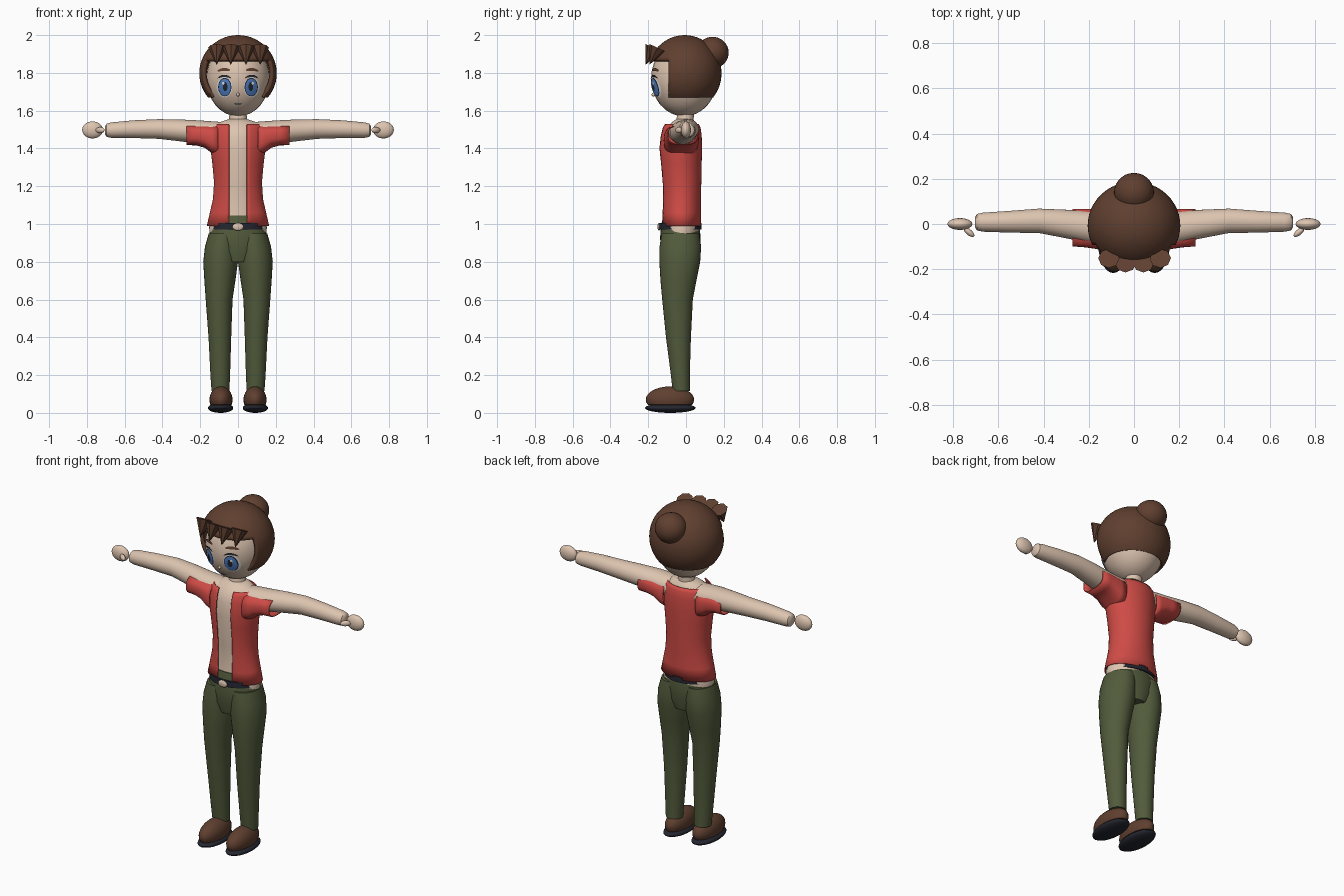
import bpy, bmesh, math
from mathutils import Matrix, Vector

if "Cube" in bpy.data.objects:
    bpy.data.objects.remove(bpy.data.objects["Cube"])


def material(name, rgb):
    m = bpy.data.materials.new(name)
    m.diffuse_color = (*rgb, 1)
    m.use_nodes = True
    m.node_tree.nodes["Principled BSDF"].inputs["Base Color"].default_value = m.diffuse_color
    return m


SKIN = material("skin", (0.72, 0.55, 0.43))
RED = material("shirt red", (0.62, 0.07, 0.06))
OLIVE = material("trouser olive", (0.085, 0.105, 0.045))
BROWN = material("hair brown", (0.115, 0.05, 0.029))
DARK = material("dark navy", (0.018, 0.02, 0.03))
BLUE = material("iris blue", (0.08, 0.22, 0.58))
WHITE = material("eye white", (0.85, 0.85, 0.85))


def finish(name, bm, mat, mirror=False, thick=0):
    bmesh.ops.recalc_face_normals(bm, faces=bm.faces)
    me = bpy.data.meshes.new(name)
    bm.to_mesh(me)
    bm.free()
    me.materials.append(mat)
    ob = bpy.data.objects.new(name, me)
    bpy.context.collection.objects.link(ob)
    if thick:
        sol = ob.modifiers.new("Thickness", 'SOLIDIFY')
        sol.thickness = thick
        sol.offset = -1
    if mirror:
        ob.modifiers.new("Mirror", 'MIRROR').use_clip = False
    return ob


def ellipsoid(name, loc, radii, mat, mirror=False, turn=0, flat_below=None):
    """Stretched sphere, turned about z, optionally cut flat underneath."""
    bm = bmesh.new()
    bmesh.ops.create_uvsphere(bm, u_segments=28, v_segments=16, radius=1)
    mtx = Matrix.Translation(loc) @ Matrix.Rotation(turn, 4, 'Z') @ Matrix.Diagonal((*radii, 1))
    bmesh.ops.transform(bm, matrix=mtx, verts=bm.verts)
    if flat_below is not None:
        for v in bm.verts:
            v.co.z = max(v.co.z, flat_below)
    return finish(name, bm, mat, mirror)


def loft(name, rings, mat, along='Z', n=32, gap=0, caps=True, power=1, mirror=False, thick=0):
    """Skin over ellipses (position, c1, c2, r1, r2); gap leaves a front opening of that half width."""
    bm = bmesh.new()
    rows = []
    for t, c1, c2, r1, r2 in rings:
        a0 = math.asin(gap / r1) if gap else 0
        row = []
        for i in range(n + 1 if gap else n):
            a = a0 + (2 * math.pi - 2 * a0) * i / n
            s, c = math.sin(a), -math.cos(a)
            u = c1 + r1 * math.copysign(abs(s) ** power, s)
            v = c2 + r2 * math.copysign(abs(c) ** power, c)
            row.append(bm.verts.new((u, v, t) if along == 'Z' else (t, u, v)))
        rows.append(row)
    for a, b in zip(rows, rows[1:]):
        for i in range(n):
            j = (i + 1) % len(a)
            bm.faces.new((a[i], a[j], b[j], b[i]))
    if caps and not gap:
        bm.faces.new(rows[0])
        bm.faces.new(rows[-1])
    return finish(name, bm, mat, mirror, thick)


# Head, ears, nose, neck
HEAD, HR = Vector((0, -0.01, 1.77)), Vector((0.168, 0.175, 0.2))
ellipsoid("head", HEAD, HR, SKIN)
ellipsoid("ear", (0.166, 0.0, 1.745), (0.014, 0.03, 0.04), SKIN, True)
ellipsoid("nose", (0, -0.172, 1.685), (0.008, 0.01, 0.01), SKIN)
loft("neck", [(1.5, 0, -0.01, 0.06, 0.055), (1.55, 0, -0.005, 0.047, 0.045),
              (1.62, 0, 0, 0.045, 0.045)], SKIN)


def face_patch(name, x, z, rx, rz, off, mat, tilt=0, bow=0, mirror=True):
    """Thin oval laid on the curved front of the head."""
    bm = bmesh.new()
    n, rows = 28, []

    def vert(k, a):
        u, w = k * rx * math.cos(a), k * rz * math.sin(a)
        px, pz = x + u, z + w + tilt * u - bow * (u / rx) ** 2
        d = 1 - (px / HR.x) ** 2 - ((pz - HEAD.z) / HR.z) ** 2
        return bm.verts.new((px, HEAD.y - HR.y * math.sqrt(max(d, 0)) - off, pz))

    for k in (0.35, 0.7, 1):
        rows.append([vert(k, 2 * math.pi * i / n) for i in range(n)])
    bm.faces.new(rows[0])
    for a, b in zip(rows, rows[1:]):
        for i in range(n):
            bm.faces.new((a[i], a[(i + 1) % n], b[(i + 1) % n], b[i]))
    ob = finish(name, bm, mat, mirror)
    # Every patch faces forward
    if ob.data.polygons[0].normal.y > 0:
        ob.data.flip_normals()
    return ob


# Eyes, brows, mouth
face_patch("eye_white", 0.072, 1.723, 0.041, 0.053, 0.003, WHITE)
face_patch("iris_rim", 0.070, 1.725, 0.035, 0.049, 0.005, DARK)
face_patch("iris", 0.070, 1.724, 0.031, 0.045, 0.007, BLUE)
face_patch("pupil", 0.068, 1.727, 0.012, 0.024, 0.009, DARK)
face_patch("eye_glint", 0.078, 1.745, 0.006, 0.008, 0.011, WHITE)
face_patch("upper_lash", 0.072, 1.784, 0.036, 0.006, 0.006, DARK, bow=0.012)
face_patch("eyebrow", 0.075, 1.818, 0.034, 0.008, 0.005, BROWN, tilt=-0.05, bow=0.006)
face_patch("mouth", 0, 1.636, 0.023, 0.003, 0.003, DARK, mirror=False)

# Hair cap: open over the face and under the nape
bm = bmesh.new()
bmesh.ops.create_uvsphere(bm, u_segments=48, v_segments=28, radius=1)
bmesh.ops.transform(bm, verts=bm.verts, matrix=Matrix.Translation((0, -0.007, 1.798))
                    @ Matrix.Diagonal((0.205, 0.195, 0.202, 1)))
for co, no in (((0, 0, 1.67), (0, 0, 1)), ((0, 0, 1.868), (0, 0, 1)), ((0, -0.092, 0), (0, 1, 0))):
    bmesh.ops.bisect_plane(bm, geom=bm.verts[:] + bm.edges[:] + bm.faces[:], plane_co=co, plane_no=no)
gone = []
for f in bm.faces:
    c = f.calc_center_median()
    if c.z < 1.67 or (c.z < 1.868 and c.y < -0.092):
        gone.append(f)
bmesh.ops.delete(bm, geom=gone, context='FACES')
finish("hair_cap", bm, BROWN, thick=0.02)
ellipsoid("hair_bun", (0, 0.14, 1.907), (0.088, 0.086, 0.084), BROWN)

# Fringe: pointed locks hanging forward
for x, y in ((-0.112, -0.155), (-0.038, -0.175), (0.042, -0.175), (0.117, -0.155)):
    bm = bmesh.new()
    bmesh.ops.create_cone(bm, cap_ends=True, segments=8, radius1=0.047, radius2=0, depth=0.1)
    axis = Vector((x * 0.1, -0.42, -0.9))
    mtx = Matrix.Translation((x, y - 0.018, 1.888)) @ axis.to_track_quat('Z', 'Y').to_matrix().to_4x4()
    bmesh.ops.transform(bm, matrix=mtx, verts=bm.verts)
    finish("fringe_lock", bm, BROWN)

# Body and arms
loft("torso", [(0.945, 0, -0.028, 0.15, 0.1), (0.985, 0, -0.026, 0.153, 0.101),
               (1.04, 0, -0.025, 0.13, 0.09), (1.2, 0, -0.025, 0.112, 0.092),
               (1.38, 0, -0.03, 0.13, 0.104), (1.46, 0, -0.025, 0.135, 0.098),
               (1.51, 0, -0.02, 0.128, 0.088), (1.54, 0, -0.012, 0.095, 0.06),
               (1.555, 0, -0.008, 0.05, 0.045)], SKIN)
loft("arm", [(0.06, -0.02, 1.478, 0.075, 0.06), (0.2, -0.014, 1.486, 0.071, 0.062),
             (0.3, 0.0, 1.495, 0.063, 0.058), (0.42, 0.014, 1.503, 0.054, 0.052),
             (0.55, 0.01, 1.502, 0.048, 0.047), (0.67, 0.008, 1.497, 0.042, 0.041),
             (0.695, 0.008, 1.496, 0.036, 0.035), (0.704, 0.008, 1.496, 0.022, 0.022)],
     SKIN, along='X', mirror=True)
ellipsoid("hand", (0.77, 0, 1.498), (0.055, 0.026, 0.045), SKIN, True)
ellipsoid("thumb", (0.73, -0.036, 1.497), (0.029, 0.013, 0.016), SKIN, True, turn=0.7)

# Open shirt with short sleeves
loft("shirt_body", [(0.99, 0, -0.025, 0.165, 0.106), (1.06, 0, -0.025, 0.149, 0.104),
                    (1.13, 0, -0.025, 0.133, 0.104), (1.22, 0, -0.025, 0.127, 0.106),
                    (1.32, 0, -0.028, 0.136, 0.111), (1.4, 0, -0.031, 0.146, 0.116),
                    (1.47, 0, -0.028, 0.147, 0.111), (1.51, 0, -0.026, 0.14, 0.103),
                    (1.53, 0, -0.025, 0.125, 0.092)],
     RED, gap=0.048, n=40, thick=0.006)
loft("sleeve", [(0.105, -0.026, 1.442, 0.092, 0.082), (0.14, -0.024, 1.449, 0.092, 0.073),
                (0.175, -0.021, 1.463, 0.088, 0.06), (0.22, -0.018, 1.470, 0.085, 0.054),
                (0.272, -0.016, 1.471, 0.083, 0.053)],
     RED, along='X', caps=False, power=0.75, mirror=True, thick=0.005)

# Trousers and belt
loft("trouser_hips", [(0.8, 0, -0.03, 0.08, 0.09), (0.86, 0, -0.03, 0.14, 0.104),
                      (0.93, 0, -0.03, 0.155, 0.107), (0.97, 0, -0.03, 0.147, 0.104),
                      (1.0, 0, -0.03, 0.137, 0.1), (1.045, 0, -0.027, 0.125, 0.093)], OLIVE)
loft("trouser_leg", [(0.115, 0.093, -0.025, 0.047, 0.046), (0.2, 0.094, -0.03, 0.052, 0.05),
                     (0.4, 0.096, -0.04, 0.06, 0.066), (0.6, 0.1, -0.045, 0.071, 0.081),
                     (0.7, 0.096, -0.04, 0.082, 0.095), (0.8, 0.092, -0.033, 0.092, 0.108),
                     (0.88, 0.087, -0.03, 0.088, 0.11), (0.95, 0.078, -0.03, 0.077, 0.1)],
     OLIVE, mirror=True)
loft("belt", [(0.972, 0, -0.03, 0.145, 0.113), (1.005, 0, -0.03, 0.143, 0.111)], DARK)
ellipsoid("belt_buckle", (0, -0.143, 0.985), (0.029, 0.008, 0.02), SKIN)

# Shoes
ellipsoid("shoe_upper", (0.09, -0.085, 0.07), (0.061, 0.128, 0.07), BROWN, True, flat_below=0.042)
ellipsoid("shoe_sole", (0.092, -0.083, 0.026), (0.067, 0.134, 0.026), DARK, True)

# Smooth shading with crisp hems and lock edges
for ob in bpy.context.scene.objects:
    ob.select_set(True)
    bpy.context.view_layer.objects.active = ob
bpy.ops.object.shade_smooth_by_angle(angle=math.radians(40))
